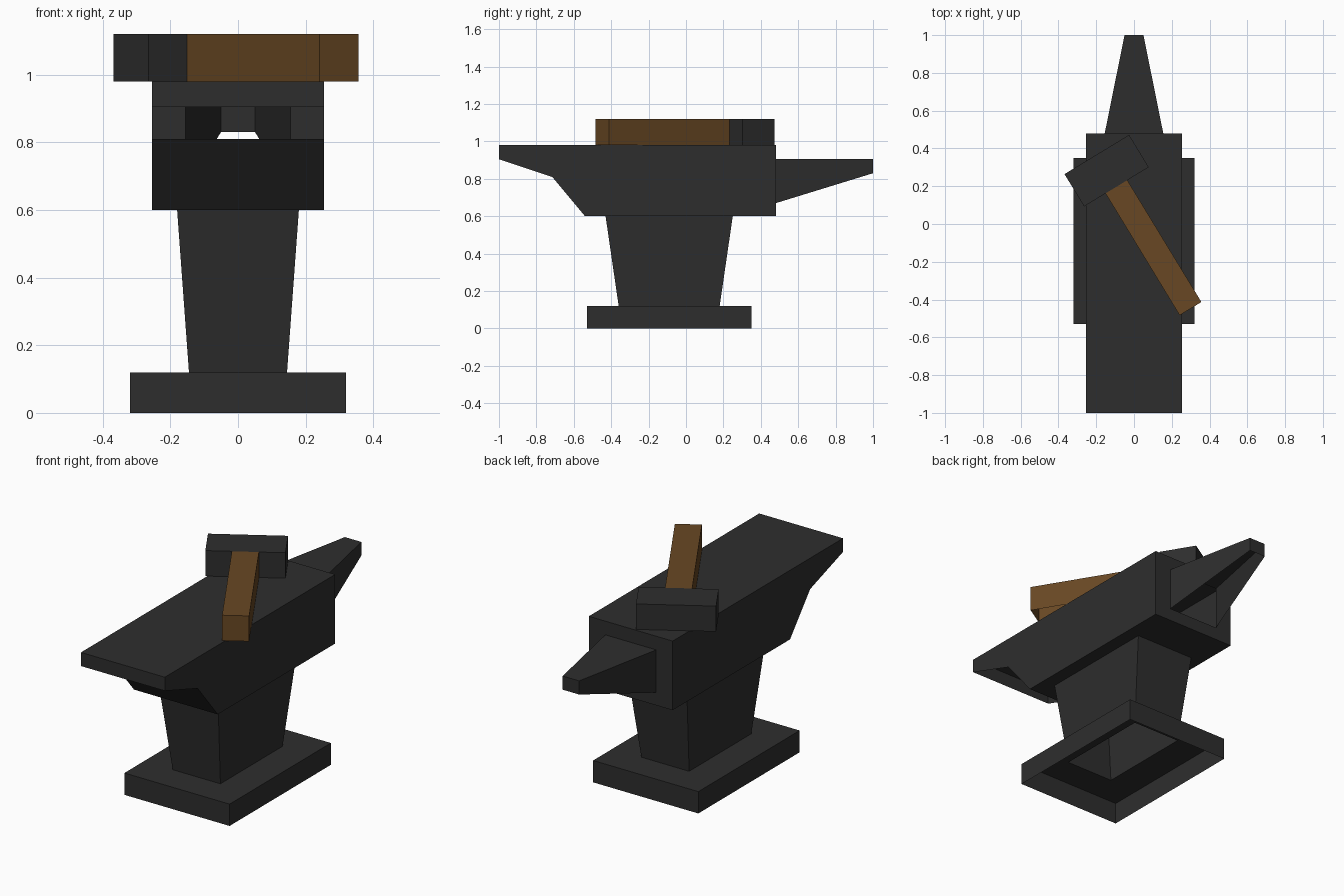
import bpy, bmesh, math
from mathutils import Vector, Matrix

if "Cube" in bpy.data.objects:
    bpy.data.objects.remove(bpy.data.objects["Cube"])


def material(name, rgb):
    m = bpy.data.materials.new(name)
    m.diffuse_color = (*rgb, 1)
    m.use_nodes = True
    m.node_tree.nodes["Principled BSDF"].inputs["Base Color"].default_value = m.diffuse_color
    return m


iron = material("dark iron", (0.027, 0.027, 0.027))
wood = material("brown wood", (0.14, 0.064, 0.017))


def facing(bm, d):
    bm.normal_update()
    return max(bm.faces, key=lambda f: f.normal.dot(Vector(d).normalized()))


def loft(a, b):
    """Closed solid between two matching rings of points."""
    bm = bmesh.new()
    va, vb = [bm.verts.new(p) for p in a], [bm.verts.new(p) for p in b]
    bm.faces.new(va)
    bm.faces.new(vb)
    n = len(va)
    for i in range(n):
        bm.faces.new((va[i], va[(i + 1) % n], vb[(i + 1) % n], vb[i]))
    bmesh.ops.recalc_face_normals(bm, faces=bm.faces)
    return bm


def remove(bm, *dirs):
    bm.normal_update()
    faces = list({facing(bm, d) for d in dirs})
    bmesh.ops.delete(bm, geom=faces, context='FACES')


def cut_hole(bm, d, corners):
    """Open a hole with the given corners in the face pointing along d."""
    f = facing(bm, d)
    bmesh.ops.inset_individual(bm, faces=[f], thickness=0.02)
    for v in f.verts:
        v.co = min((Vector(c) for c in corners), key=lambda c: (c - v.co).length)
    bmesh.ops.delete(bm, geom=[f], context='FACES_ONLY')


def finish(name, bm, mat):
    me = bpy.data.meshes.new(name)
    bm.to_mesh(me)
    bm.free()
    me.materials.append(mat)
    ob = bpy.data.objects.new(name, me)
    bpy.context.collection.objects.link(ob)
    return ob


def rect_z(x, y0, y1, z):
    return [(-x, y0, z), (x, y0, z), (x, y1, z), (-x, y1, z)]


def rect_y(x, z0, z1, y):
    return [(-x, y, z0), (x, y, z0), (x, y, z1), (-x, y, z1)]


UP, DOWN, BACK, FRONT = (0, 0, 1), (0, 0, -1), (0, 1, 0), (0, -1, 0)
waist_low, waist_top = rect_z(0.145, -0.36, 0.18, 0.12), rect_z(0.18, -0.43, 0.25, 0.6)
horn_root, horn_tip = rect_y(0.155, 0.67, 0.905, 0.48), rect_y(0.05, 0.83, 0.905, 1.0)

# Foot plate, hollow underneath
bm = loft(rect_z(0.32, -0.53, 0.35, 0), rect_z(0.32, -0.53, 0.35, 0.12))
cut_hole(bm, UP, waist_low)
remove(bm, DOWN)
finish("foot", bm, iron)

# Flaring waist, open at both ends
bm = loft(waist_low, waist_top)
remove(bm, UP, DOWN)
finish("waist", bm, iron)

# Body with heel: side profile across the width, heel underside open
profile = [(-1, 0.98), (-1, 0.905), (-0.715, 0.81), (-0.54, 0.6), (0.48, 0.6), (0.48, 0.98)]
bm = loft([(-0.255, y, z) for y, z in profile], [(0.255, y, z) for y, z in profile])
cut_hole(bm, DOWN, waist_top)
cut_hole(bm, BACK, horn_root)
remove(bm, (0, -0.095, -0.285))
finish("body", bm, iron)

# Tapered horn, open at the root and below
bm = loft(horn_root, horn_tip)
remove(bm, FRONT, (0, 0.16, -0.52))
finish("horn", bm, iron)

# Hammer lying on the face, turned about z, open underneath
turn = Matrix.Translation((-0.145, 0.2825, 0)) @ Matrix.Rotation(math.radians(31.3), 4, 'Z')


def hammer_part(name, x, y0, y1, mat, *opened):
    bm = loft(rect_z(x, y0, y1, 0.98), rect_z(x, y0, y1, 1.12))
    remove(bm, DOWN, *opened)
    bm.transform(turn)
    finish(name, bm, mat)


hammer_part("hammer_head", 0.2, -0.1, 0.1, iron)
hammer_part("hammer_handle", 0.0675, -0.855, -0.1, wood, BACK)
